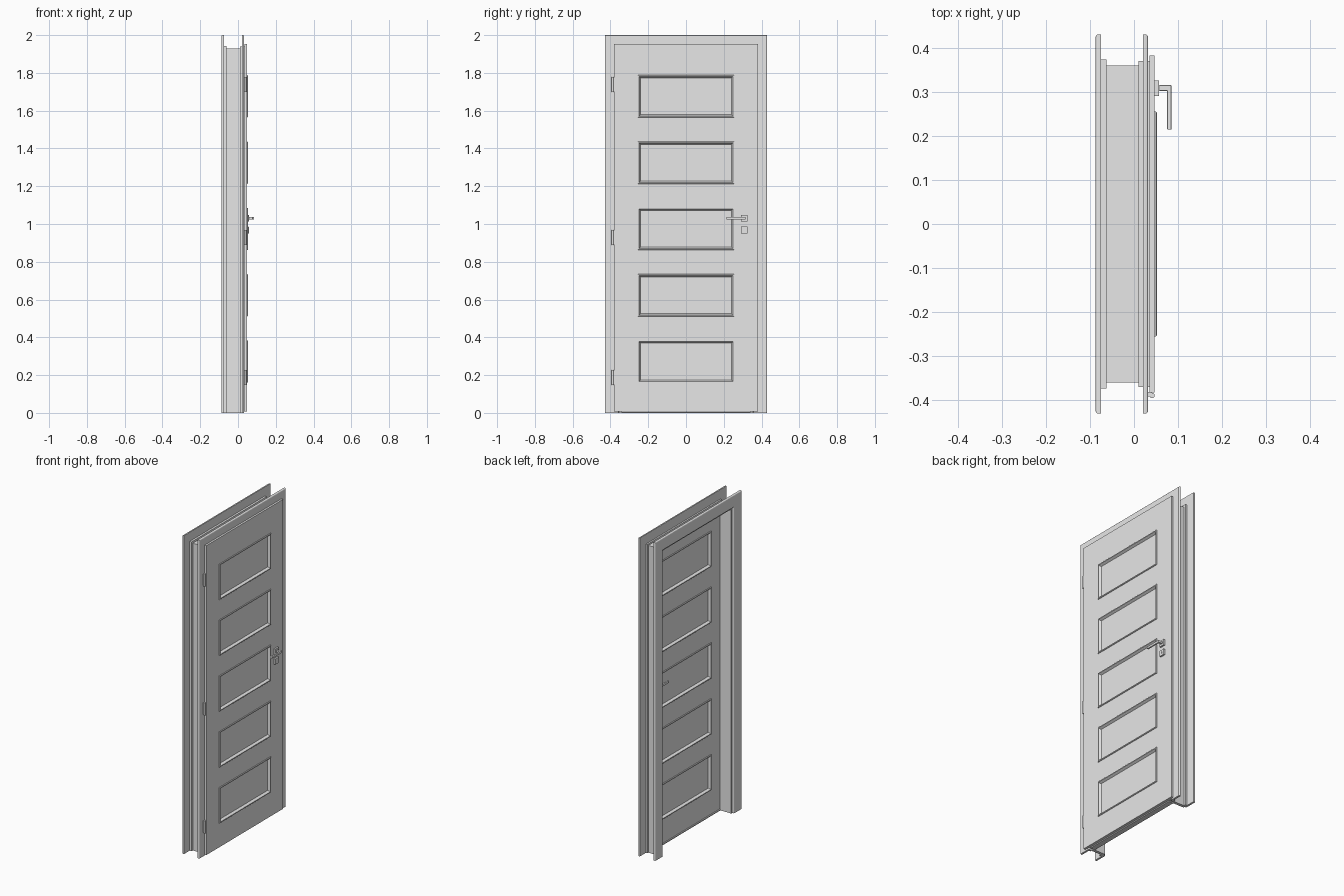
import bpy, bmesh, math
from mathutils import Vector

cube = bpy.data.objects.get("Cube")
if cube:
    bpy.data.objects.remove(cube, do_unlink=True)

grey = bpy.data.materials.new("light_grey")
grey.use_nodes = True
grey.diffuse_color = (0.8, 0.8, 0.8, 1)
grey.node_tree.nodes["Principled BSDF"].inputs["Base Color"].default_value = (0.8, 0.8, 0.8, 1)

HEAD = 1.57          # height of the head above any half-width offset
MID = 0.026          # middle plane of the door leaf
FRONT, BACK = 0.047, 0.005
BOTTOM = 0.008


def finish(name, bm):
    bmesh.ops.recalc_face_normals(bm, faces=bm.faces)
    mesh = bpy.data.meshes.new(name)
    bm.to_mesh(mesh)
    bm.free()
    mesh.materials.append(grey)
    obj = bpy.data.objects.new(name, mesh)
    bpy.context.collection.objects.link(obj)
    return obj


def box(name, x, y, z, bevel=0):
    bm = bmesh.new()
    bmesh.ops.create_cube(bm, size=1)
    for v in bm.verts:
        v.co = Vector([a + (b - a) * (c + 0.5) for (a, b), c in zip((x, y, z), v.co)])
    if bevel:
        bmesh.ops.bevel(bm, geom=bm.edges[:], offset=bevel, segments=2,
                        affect='EDGES', profile=0.5)
    return finish(name, bm)


def sweep(name, profile, path, closed):
    """Sweep (x, offset) points round mitred corners; path(offset) gives the (y, z) corners."""
    bm = bmesh.new()
    strands = [[bm.verts.new((x, y, z)) for y, z in path(d)] for x, d in profile]
    n = len(strands[0])
    for a, b in zip(strands, strands[1:] + strands[:1]):
        for i in range(n if closed else n - 1):
            j = (i + 1) % n
            bm.faces.new((a[i], a[j], b[j], b[i]))
    if not closed:
        for end in (0, -1):
            bm.faces.new([s[end] for s in strands])
    return finish(name, bm)


def portal(name, profile, z0=0):
    return sweep(name, profile,
                 lambda d: [(-d, z0), (-d, HEAD + d), (d, HEAD + d), (d, z0)], False)


def rect(x0, x1, inner, outer):
    return [(x0, inner), (x1, inner), (x1, outer), (x0, outer)]


def casing(name, wall, face, inner, outer=0.43, r=0.006):
    # Flat trim with its two face corners rounded
    s = 1 if face > wall else -1
    pts = [(wall, inner)]
    for edge, side in ((inner, 1), (outer, -1)):
        arc = []
        for k in range(4):
            t = math.pi / 6 * k
            arc.append((face - s * r * (1 - math.sin(t)), edge + side * r * (1 - math.cos(t))))
        pts += arc if side > 0 else arc[::-1]
    pts.append((wall, outer))
    return portal(name, pts)


# Frame: lining with a rebate, trims on both sides and their tongues
portal("frame_lining", [(-0.075, 0.342), (0.004, 0.342), (0.004, 0.355), (0.02, 0.355),
                        (0.02, 0.37), (0.01, 0.37), (0.01, 0.36), (-0.075, 0.36)])
casing("back_casing", -0.075, -0.087, 0.352)
casing("front_casing", 0.02, 0.032, 0.356)
portal("back_casing_tongue", rect(-0.075, -0.062, 0.36, 0.373))
portal("door_seal", rect(0.032, 0.035, 0.352, 0.37), BOTTOM)
box("threshold", (0, 0.032), (-0.342, 0.342), (0, 0.006))

# Door leaf: overlapping stiles and head, rails, recessed panels with mouldings
portal("door_stiles_and_head", [(BACK, 0.25), (FRONT, 0.25), (FRONT, 0.382), (0.035, 0.382),
                                (0.035, 0.352), (BACK, 0.352)], BOTTOM)
centres = [0.272 + 0.351 * i for i in range(5)]
gap = 0.107
starts = [BOTTOM] + [c + gap for c in centres]
ends = [c - gap for c in centres] + [HEAD + 0.25]
for i, (a, b) in enumerate(zip(starts, ends)):
    box(f"door_rail_{i + 1}", (BACK, FRONT), (-0.25, 0.25), (a, b))

moulding = [(0.045, 0.255), (0.05, 0.255), (0.052, 0.253), (0.052, 0.248),
            (0.047, 0.245), (0.038, 0.24), (0.037, 0.25), (0.045, 0.25)]
for i, c in enumerate(centres):
    box(f"door_panel_{i + 1}", (0.014, 0.038), (-0.25, 0.25), (c - gap, c + gap))

    def ring(d, c=c):
        h = d - 0.143
        return [(-d, c - h), (-d, c + h), (d, c + h), (d, c - h)]
    sweep(f"front_moulding_{i + 1}", moulding, ring, True)
    sweep(f"back_moulding_{i + 1}", [(2 * MID - x, d) for x, d in moulding], ring, True)

# Handles on both faces: square plates, spindle and lever
for side, s in (("front", 1), ("back", -1)):
    def span(a, b):
        base = FRONT if s > 0 else BACK
        return tuple(sorted((base + s * a, base + s * b)))
    for part, z in (("handle", 1.03), ("keyhole", 0.968)):
        box(f"{side}_{part}_plate", span(-0.001, 0.01), (0.29, 0.326),
            (z - 0.018, z + 0.018), 0.001)
    box(f"{side}_keyhole", span(0.009, 0.0105), (0.306, 0.31), (0.961, 0.975))
    box(f"{side}_handle_spindle", span(0.009, 0.033), (0.302, 0.315), (1.023, 1.037), 0.002)
    box(f"{side}_handle_lever", span(0.028, 0.038), (0.214, 0.315), (1.023, 1.037), 0.002)

# Hinges along the right-hand edge
for name, z in (("lower", 0.187), ("middle", 0.928), ("upper", 1.738)):
    bpy.ops.mesh.primitive_cylinder_add(vertices=20, radius=0.006, depth=0.078,
                                        location=(0.041, -0.389, z))
    hinge = bpy.context.object
    hinge.name = f"{name}_hinge"
    hinge.data.materials.append(grey)
    bpy.ops.object.shade_smooth_by_angle(angle=math.radians(40))
    box(f"{name}_hinge_leaf", (0.031, 0.041), (-0.391, -0.381), (z - 0.037, z + 0.037))
